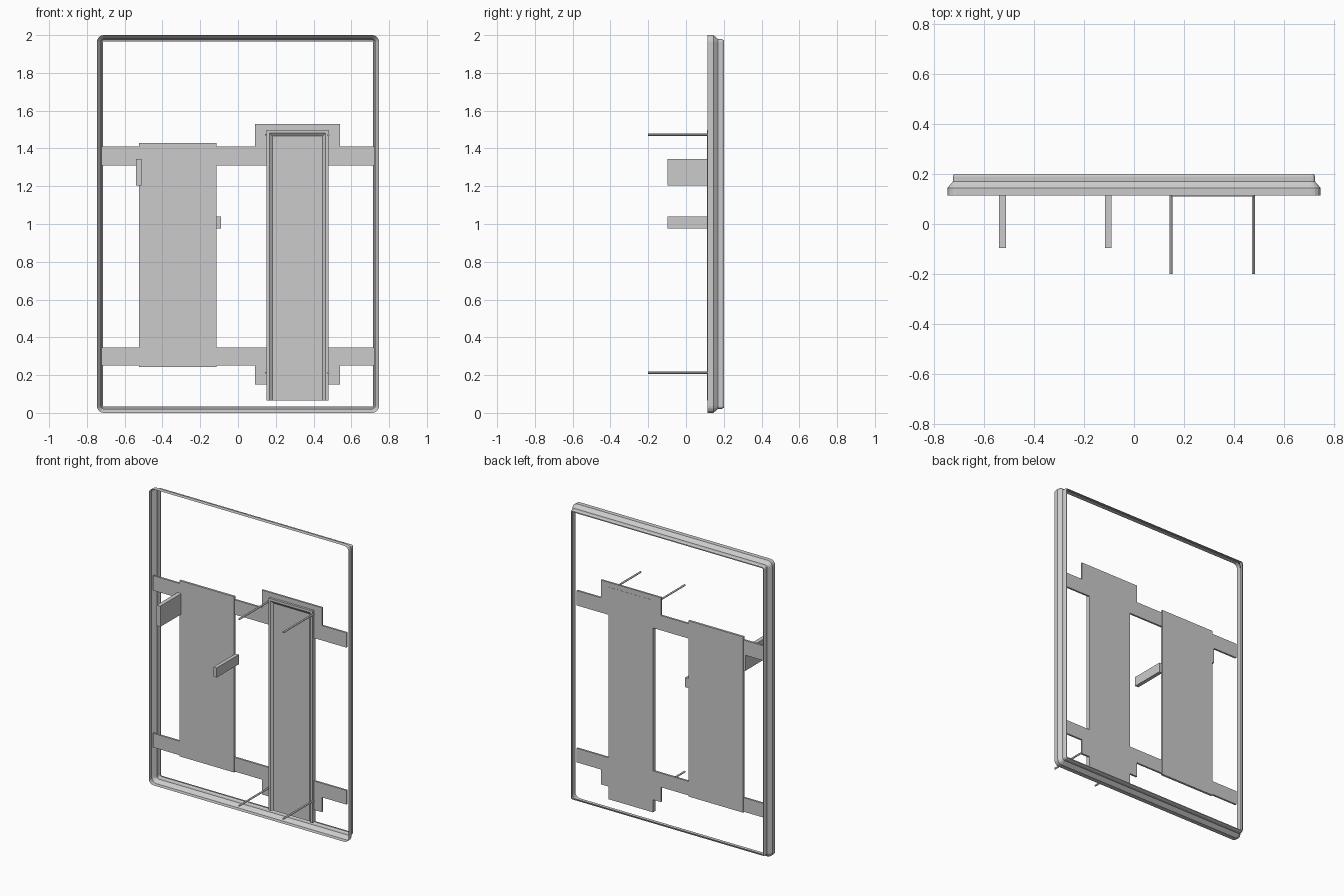
import bpy, bmesh, math

if "Cube" in bpy.data.objects:
    bpy.data.objects.remove(bpy.data.objects["Cube"])


def new_object(name, bm):
    bmesh.ops.recalc_face_normals(bm, faces=bm.faces)
    mesh = bpy.data.meshes.new(name)
    bm.to_mesh(mesh)
    bm.free()
    ob = bpy.data.objects.new(name, mesh)
    bpy.context.collection.objects.link(ob)
    return ob


def box(name, x0, x1, y0, y1, z0, z1):
    bm = bmesh.new()
    bmesh.ops.create_cube(bm, size=1)
    for v in bm.verts:
        v.co = (x0 + (v.co.x + .5) * (x1 - x0),
                y0 + (v.co.y + .5) * (y1 - y0),
                z0 + (v.co.z + .5) * (z1 - z0))
    return new_object(name, bm)


def rounded_loop(hw, z0, z1, r, seg=4):
    pts = []
    corners = [(hw - r, z1 - r, 0), (-hw + r, z1 - r, 90),
               (-hw + r, z0 + r, 180), (hw - r, z0 + r, 270)]
    for cx, cz, a in corners:
        for i in range(seg + 1):
            t = math.radians(a + 90 * i / seg)
            pts.append((cx + r * math.cos(t), cz + r * math.sin(t)))
    return pts


# Outer frame: an open, stepped moulding shell swept round a rounded rectangle
profile = [(0, .115), (0, .145), (.021, .17), (.021, .19), (.026, .2), (.033, .2)]
bm = bmesh.new()
loops = []
for inset, y in profile:
    r = max(.036 - inset, .006)
    pts = rounded_loop(.747 - inset, inset, 2 - inset, r)
    loops.append([bm.verts.new((x, y, z)) for x, z in pts])
n = len(loops[0])
for a, b in zip(loops, loops[1:]):
    for i in range(n):
        j = (i + 1) % n
        bm.faces.new((a[i], a[j], b[j], b[i]))
new_object("outer_frame", bm)

# Cross rails and mounting plates
BACK = .138
for level, z0, z1 in (("lower", .25, .345), ("upper", 1.31, 1.41)):
    box(level + "_rail", -.722, .722, .125, BACK, z0, z1)
box("lower_mount_plate", .09, .54, .125, BACK, .15, .25)
box("upper_mount_plate", .09, .54, .125, BACK, 1.41, 1.53)

# Wide flat panel with its two projecting blocks
box("wide_panel", -.525, -.115, .124, BACK + .001, .243, 1.43)
box("side_block", -.54, -.512, -.097, .138, 1.205, 1.345)
box("small_peg", -.116, -.091, -.097, .138, .975, 1.04)

# Shallow tray: raised rim with sloped inner walls, open at the bottom end
CX = .315
box("tray_base", CX - .165, CX + .165, .122, BACK + .001, .065, 1.498)
rim = [(.165, .124), (.165, .11), (.149, .11), (.131, .124)]
bm = bmesh.new()
rows = []
for d, y in rim:
    top = 1.498 - (.165 - d)
    path = [(CX - d, .065), (CX - d, top), (CX + d, top), (CX + d, .065)]
    rows.append([bm.verts.new((x, y, z)) for x, z in path])
for k in range(4):
    a, b = rows[k], rows[(k + 1) % 4]
    for i in range(3):
        bm.faces.new((a[i], a[i + 1], b[i + 1], b[i]))
for end in (0, 3):
    bm.faces.new([row[end] for row in rows])
new_object("tray_rim", bm)

# Four thin rods pointing forward
for side, x in (("left", .148), ("right", .478)):
    for level, z in (("lower", .212), ("upper", 1.472)):
        bpy.ops.mesh.primitive_cylinder_add(
            vertices=12, radius=.006, depth=.325,
            location=(x, -.0375, z), rotation=(math.pi / 2, 0, 0))
        rod = bpy.context.object
        rod.name = f"{level}_{side}_rod"
        bpy.ops.object.shade_smooth_by_angle()
